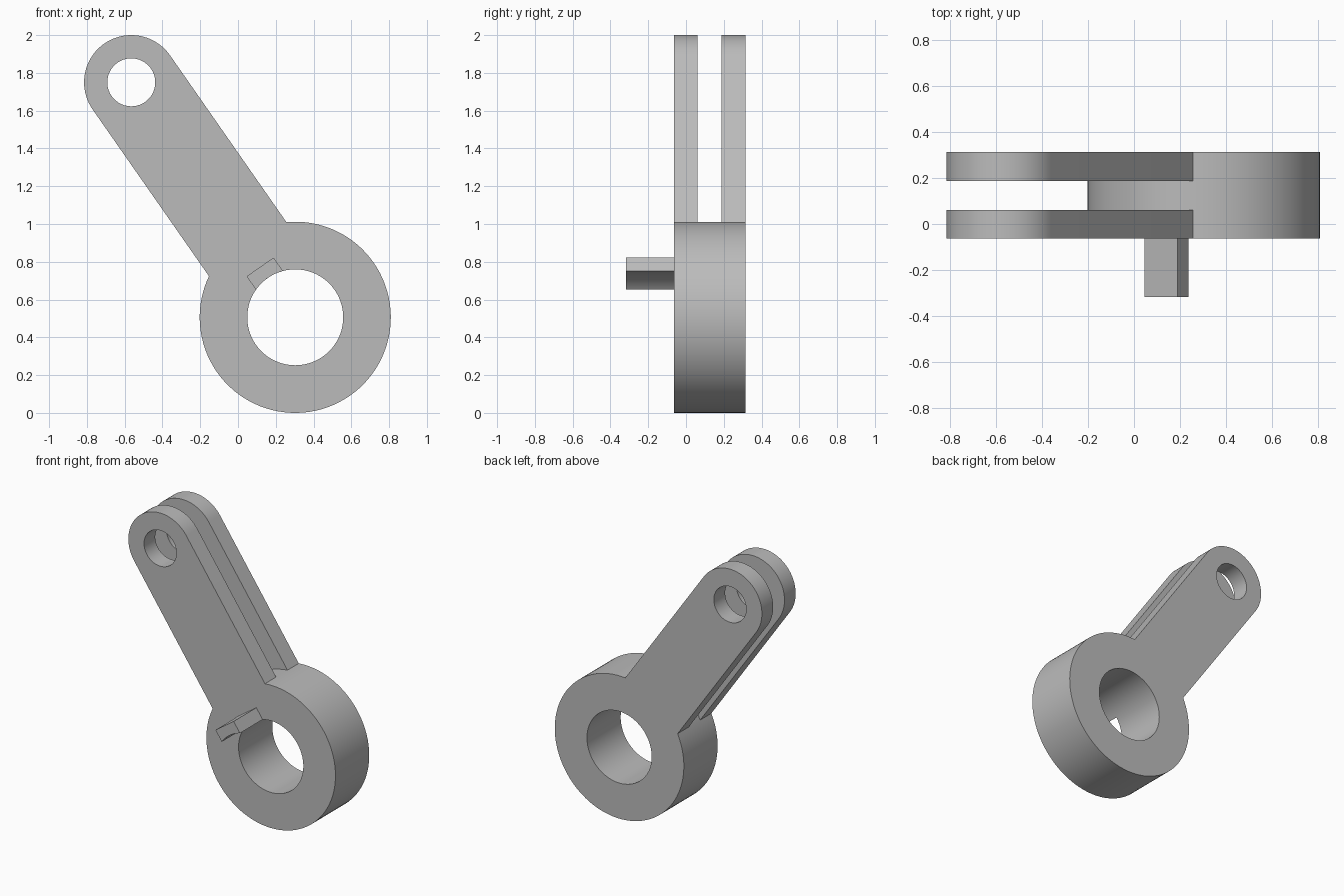
import bpy, bmesh
from math import asin, sin, cos, pi, tau
from mathutils import Vector

if "Cube" in bpy.data.objects:
    bpy.data.objects.remove(bpy.data.objects["Cube"])

# Key dimensions
HUB = Vector((0.303, 0.506))          # x, z of the hub axis
EYE = Vector((-0.565, 1.75))          # x, z of the eye axis
HUB_R, BORE_R = 0.506, 0.254
ARM_R, PIN_R = 0.25, 0.127
Y = (-0.064, 0.061, 0.188, 0.314)     # front arm, slot, back arm
ALONG = (EYE - HUB).normalized()
ACROSS = Vector((ALONG.y, -ALONG.x))
LENGTH = (EYE - HUB).length

steel = bpy.data.materials.new("grey_steel")
steel.use_nodes = True
GREY = (0.5, 0.5, 0.5, 1)
steel.diffuse_color = GREY
steel.node_tree.nodes["Principled BSDF"].inputs["Base Color"].default_value = GREY


def arc(radius, start, end, steps, offset=0):
    """Points on an arc, as (along, across) pairs measured from the hub."""
    angles = [start + (end - start) * i / steps for i in range(steps + 1)]
    return [(offset + radius * cos(a), radius * sin(a)) for a in angles]


def points(bm, path, y):
    verts = []
    for along, across in path:
        p = HUB + ALONG * along + ACROSS * across
        verts.append(bm.verts.new((p.x, y, p.y)))
    return verts


def wall(bm, path, y0, y1):
    a, b = points(bm, path, y0), points(bm, path, y1)
    for i in range(len(path) - 1):
        bm.faces.new((a[i], a[i + 1], b[i + 1], b[i]))


def cap(bm, loops, y):
    edges = []
    for loop in loops:
        v = points(bm, loop[:-1], y)
        edges += [bm.edges.new((v[i - 1], v[i])) for i in range(len(v))]
    bmesh.ops.triangle_fill(bm, edges=edges, use_beauty=True, normal=(0, -1, 0))


def finish(bm, name):
    bmesh.ops.remove_doubles(bm, verts=bm.verts, dist=0.0002)
    bmesh.ops.recalc_face_normals(bm, faces=bm.faces)
    mesh = bpy.data.meshes.new(name)
    bm.to_mesh(mesh)
    bm.free()
    mesh.materials.append(steel)
    obj = bpy.data.objects.new(name, mesh)
    bpy.context.collection.objects.link(obj)
    bpy.ops.object.select_all(action="DESELECT")
    obj.select_set(True)
    bpy.context.view_layer.objects.active = obj
    bpy.ops.object.shade_smooth_by_angle(angle=pi / 6)


# Forked lever: outline pieces
neck = asin(ARM_R / HUB_R)
rim = arc(HUB_R, neck, tau - neck, 80)
slot_floor = arc(HUB_R, -neck, neck, 20)
arm = [rim[-1]] + arc(ARM_R, -pi / 2, pi / 2, 40, LENGTH) + [rim[0]]
bore = arc(BORE_R, 0, tau, 72)
pin_hole = arc(PIN_R, 0, tau, 48, LENGTH)

bm = bmesh.new()
for y0, y1 in zip(Y, Y[1:]):          # hub rim and bore
    wall(bm, rim, y0, y1)
    wall(bm, bore, y0, y1)
for y0, y1 in (Y[:2], Y[2:]):         # two arms
    wall(bm, arm, y0, y1)
    wall(bm, pin_hole, y0, y1)
wall(bm, slot_floor, Y[1], Y[2])      # curved floor between the arms
for y in (Y[0], Y[3]):                # outer faces
    cap(bm, [rim + arm[1:], bore, pin_hole], y)
for y in (Y[1], Y[2]):                # inner arm faces
    cap(bm, [arm + slot_floor[::-1][1:], pin_hole], y)
finish(bm, "forked_lever")

# Key standing out of the front, with its underside following the bore
HALF, TOP, TIP = 0.087, 0.325, -0.318
half_angle = asin(HALF / BORE_R)
under = arc(BORE_R, -half_angle, half_angle, 12)
key = under + [(TOP, HALF), (TOP, -HALF), under[0]]
bm = bmesh.new()
wall(bm, key, TIP, Y[0])
for y in (TIP, Y[0]):
    cap(bm, [key], y)
finish(bm, "drive_key")
